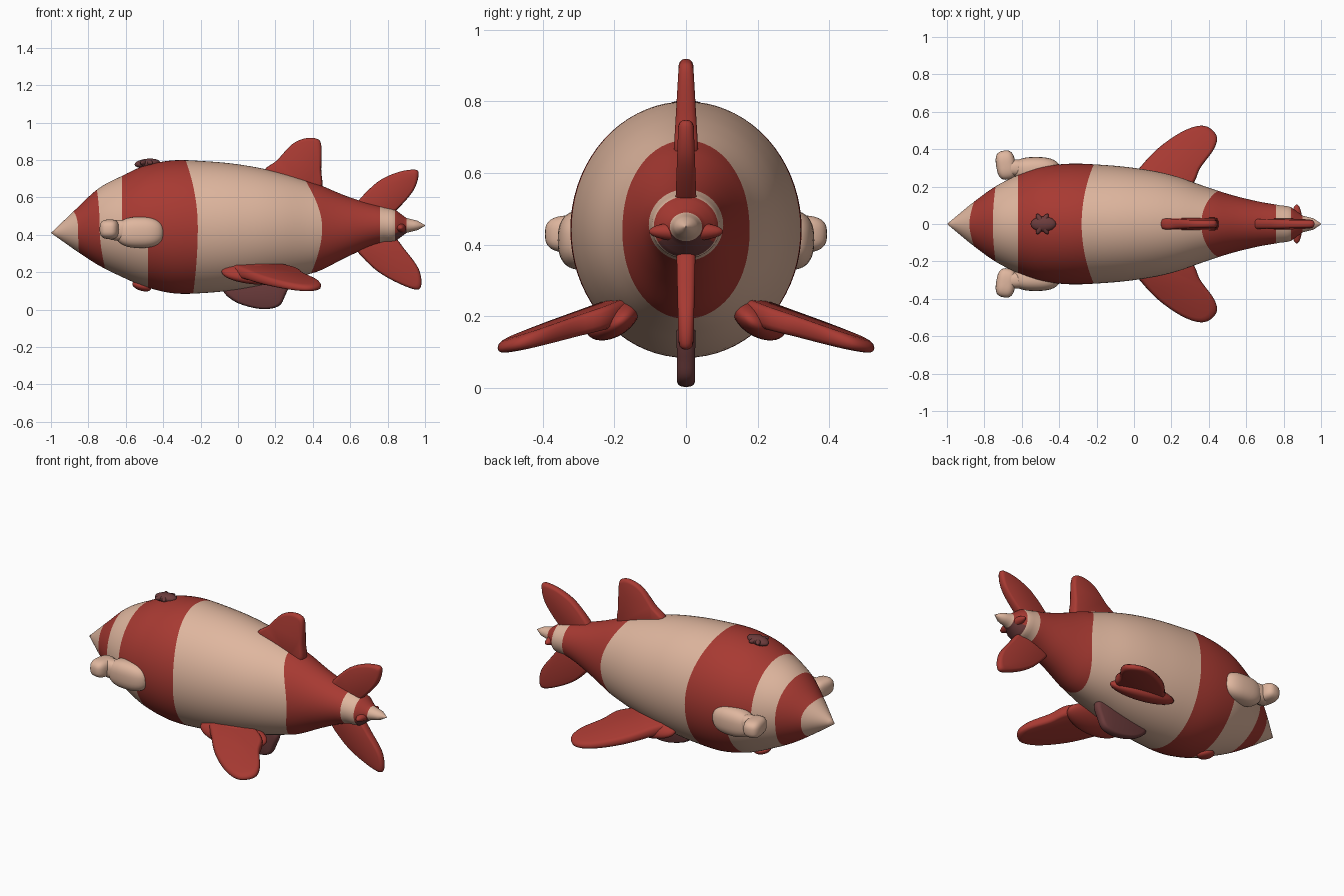
import bpy, bmesh, math
from mathutils import Vector, Matrix

if "Cube" in bpy.data.objects:
    bpy.data.objects.remove(bpy.data.objects["Cube"])


def material(name, rgb):
    m = bpy.data.materials.new(name)
    m.diffuse_color = (*rgb, 1)
    m.use_nodes = True
    m.node_tree.nodes["Principled BSDF"].inputs["Base Color"].default_value = m.diffuse_color
    return m


CREAM = material("cream", (0.74, 0.47, 0.345))
RED = material("red", (0.39, 0.042, 0.032))
PLUM = material("plum brown", (0.15, 0.045, 0.045))


def finish(bm, name, mats, angle=50):
    bmesh.ops.recalc_face_normals(bm, faces=bm.faces)
    mesh = bpy.data.meshes.new(name)
    bm.to_mesh(mesh)
    bm.free()
    ob = bpy.data.objects.new(name, mesh)
    bpy.context.collection.objects.link(ob)
    for m in mats:
        mesh.materials.append(m)
    bpy.ops.object.select_all(action='DESELECT')
    ob.select_set(True)
    bpy.context.view_layer.objects.active = ob
    bpy.ops.object.shade_smooth_by_angle(angle=math.radians(angle))
    return ob


def spline(a, b, c, d, t):
    return 0.5 * (2 * b + (c - a) * t + (2 * a - 5 * b + 4 * c - d) * t * t
                  + (3 * b - a - 3 * c + d) * t ** 3)


# Hull outline: x, top z, bottom z, half width
HULL = [(-1.0, .41, .41, 0), (-.88, .525, .325, .10), (-.75, .645, .24, .195),
        (-.62, .715, .175, .262), (-.5, .77, .123, .305), (-.35, .798, .088, .322),
        (-.2, .795, .088, .318), (0, .777, .108, .30), (.2, .738, .148, .262),
        (.43, .67, .205, .185), (.6, .60, .29, .135), (.76, .555, .355, .104),
        (.84, .535, .365, .09), (.9, .49, .41, .045), (.96, .475, .425, .03),
        (1.0, .452, .448, .002)]


def hull(x):
    x = min(max(x, -1), 1)
    i = max(k for k in range(len(HULL) - 1) if HULL[k][0] <= x)
    p = [HULL[min(max(k, 0), len(HULL) - 1)] for k in (i - 1, i, i + 1, i + 2)]
    t = (x - p[1][0]) / (p[2][0] - p[1][0])
    if i == 0 or x > .84:
        return [p[1][k] + (p[2][k] - p[1][k]) * t for k in (1, 2, 3)]
    return [spline(*[q[k] for q in p], t) for k in (1, 2, 3)]


# Stripe edges: x at side, top, bottom, ring steps up to the next edge
EDGES = [(-1, -1, -1, 5), (-.855, -.88, -.85, 5), (-.74, -.755, -.71, 5),
         (-.62, -.62, -.62, 5), (-.48, -.48, -.48, 8), (-.215, -.28, -.24, 18),
         (.45, .36, .39, 12), (.76, .76, .76, 4), (.84, .84, .84, 4),
         (.9, .9, .9, 5), (1, 1, 1, 0)]
SEG = 72


def build_body():
    bm = bmesh.new()
    rings, bands = [], []

    def edge_x(e, s):
        return e[0] + ((e[1] if s > 0 else e[2]) - e[0]) * s * s

    for b, e in enumerate(EDGES):
        nxt = EDGES[min(b + 1, len(EDGES) - 1)]
        for k in range(max(e[3], 1)):
            ring = []
            for j in range(SEG):
                a = 2 * math.pi * j / SEG
                s = math.sin(a)
                f = k / max(e[3], 1)
                x = edge_x(e, s) * (1 - f) + edge_x(nxt, s) * f
                top, bot, w = hull(x)
                ring.append(bm.verts.new((x, w * math.cos(a),
                                          (top + bot) / 2 + (top - bot) / 2 * s)))
            rings.append(ring)
            bands.append(b)
    for r in range(len(rings) - 1):
        for j in range(SEG):
            n = (j + 1) % SEG
            f = bm.faces.new((rings[r][j], rings[r][n], rings[r + 1][n], rings[r + 1][j]))
            b, s = bands[r], math.sin(2 * math.pi * (j + .5) / SEG)
            f.material_index = 1 if b in (1, 4, 6, 8) or (b == 3 and s > 0) else 0
            if b == 8 and s < -.5:
                f.material_index = 2
    bm.faces.new(rings[-1])
    bmesh.ops.remove_doubles(bm, verts=bm.verts, dist=1e-5)
    finish(bm, "striped_body", [CREAM, RED, PLUM])


def fin(name, pts, mat, place, half, taper, base, tip):
    """Rounded plate from a closed outline; place(u, v, w) gives the 3D point."""
    n, out = len(pts), []
    for i in range(n):
        p = [pts[(i + k) % n] for k in (-1, 0, 1, 2)]
        for t in (0, .2, .4, .6, .8):
            out.append((spline(*[q[0] for q in p], t), spline(*[q[1] for q in p], t)))
    cu = sum(p[0] for p in out) / len(out)
    cv = sum(p[1] for p in out) / len(out)
    bm = bmesh.new()
    loops = []
    for scale, h in ((.86, -1), (.94, -.85), (.985, -.5), (1, 0),
                     (.985, .5), (.94, .85), (.86, 1)):
        loop = []
        for u, v in out:
            u, v = cu + (u - cu) * scale, cv + (v - cv) * scale
            t = (v - base) / (tip - base)
            loop.append(bm.verts.new(place(u, v, h * half * (1 - taper * t))))
        loops.append(loop)
    for a, b in zip(loops, loops[1:]):
        for j in range(len(out)):
            k = (j + 1) % len(out)
            bm.faces.new((a[j], a[k], b[k], b[j]))
    bm.faces.new(loops[0])
    bm.faces.new(loops[-1])
    finish(bm, name, [mat])


def blob(name, loc, size, mat, rot=(0, 0, 0), power=1.0):
    """Ellipsoid; power below 1 squares it off."""
    bm = bmesh.new()
    bmesh.ops.create_uvsphere(bm, u_segments=32, v_segments=20, radius=1)
    turn = Matrix.Rotation(rot[2], 3, 'Z') @ Matrix.Rotation(rot[1], 3, 'Y') @ Matrix.Rotation(rot[0], 3, 'X')
    for v in bm.verts:
        q = [math.copysign(abs(c) ** power, c) * s for c, s in zip(v.co, size)]
        v.co = turn @ Vector(q) + Vector(loc)
    finish(bm, name, [mat])


build_body()


# Upright fins
def upright(u, v, w):
    return (u, w, v)


fin("dorsal_fin", [(.14, .73), (.21, .80), (.29, .885), (.36, .916), (.42, .914),
                   (.445, .88), (.445, .75), (.44, .64), (.30, .64)],
    RED, upright, .032, .4, .7, .92)
fin("upper_tail_fin", [(.62, .54), (.73, .67), (.84, .73), (.945, .749), (.965, .72),
                       (.94, .64), (.865, .55), (.80, .50), (.70, .48)],
    RED, upright, .03, .3, .5, .75)
fin("lower_tail_fin", [(.62, .35), (.705, .24), (.81, .165), (.945, .108), (.98, .134),
                       (.965, .22), (.893, .32), (.82, .40), (.70, .42)],
    RED, upright, .027, .25, .4, .1)
fin("keel_fin", [(-.075, .12), (-.02, .045), (.11, .005), (.21, .015), (.25, .07),
                 (.27, .17), (.10, .20)],
    PLUM, upright, .027, .1, .2, 0)

# Side parts, mirrored
for side, tag in ((1, "left"), (-1, "right")):
    fin(tag + "_side_fin", [(-.04, .20), (.03, .30), (.135, .41), (.27, .50), (.375, .525),
                            (.44, .476), (.43, .405), (.355, .30), (.30, .20), (.13, .13)],
        RED, lambda u, v, w: (u, side * v, .262 - .27 * v - .05 * (u - .2) + w),
        .034, .45, .2, .52)
    blob(tag + "_fin_root", (.115, side * .205, .195), (.205, .082, .048), RED,
         (side * -.62, .04, side * -.12))
    blob(tag + "_engine_pod", (-.525, side * .29, .413), (.13, .068, .083), CREAM, power=.8)
    blob(tag + "_engine_neck", (-.64, side * .30, .425), (.08, .045, .055), CREAM, power=.8)
    blob(tag + "_engine_nose", (-.685, side * .315, .43), (.052, .078, .052), CREAM,
         (0, 0, side * .15), .7)

# Top hatch, belly bump and tail propeller
blob("top_hatch", (-.485, 0, .782), (.068, .04, .025), PLUM, (0, -.1, 0))
for a in (.5, -.5):
    blob("hatch_prong", (-.49, 0, .785), (.018, .062, .018), PLUM, (0, -.1, a))
blob("belly_bump", (-.515, 0, .125), (.052, .045, .024), RED, (0, .3, 0))
blob("tail_propeller", (.87, 0, .437), (.03, .104, .027), RED)
